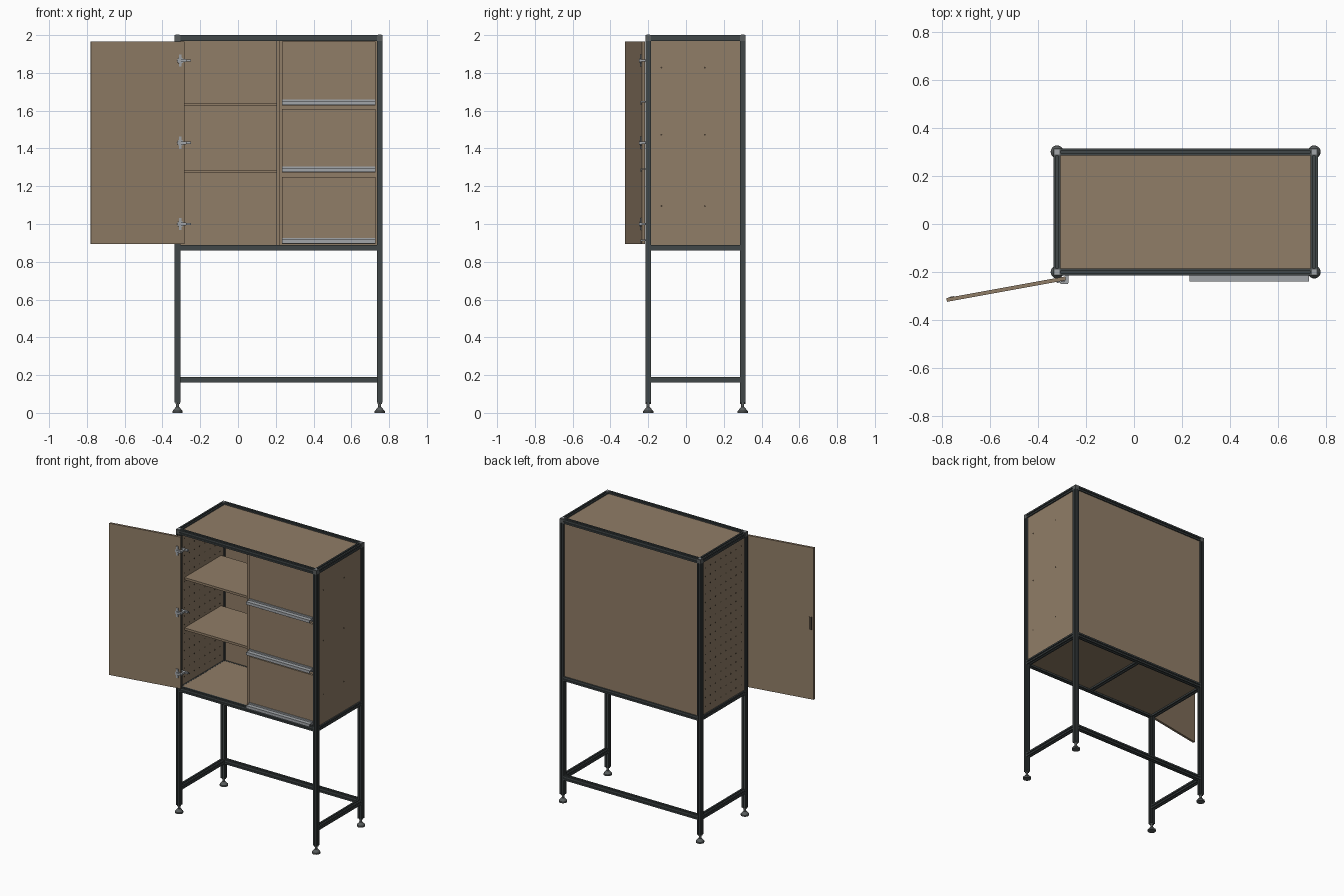
import bpy, bmesh, math
from mathutils import Matrix, Vector

cube = bpy.data.objects.get("Cube")
if cube:
    bpy.data.objects.remove(cube, do_unlink=True)


def material(name, rgb):
    m = bpy.data.materials.new(name)
    m.use_nodes = True
    m.diffuse_color = (*rgb, 1)
    m.node_tree.nodes["Principled BSDF"].inputs["Base Color"].default_value = (*rgb, 1)
    return m


WOOD = material("brown board", (0.28, 0.205, 0.135))
FRAME = material("dark grey metal", (0.052, 0.063, 0.065))
FOOT = material("mid grey", (0.10, 0.11, 0.11))
SILVER = material("aluminium", (0.36, 0.38, 0.40))
HOLE = material("dark brown hole", (0.06, 0.045, 0.03))


def finish(bm, name, mat):
    bmesh.ops.recalc_face_normals(bm, faces=bm.faces)
    me = bpy.data.meshes.new(name)
    bm.to_mesh(me)
    bm.free()
    me.materials.append(mat)
    ob = bpy.data.objects.new(name, me)
    bpy.context.collection.objects.link(ob)
    return ob


def add_box(bm, lo, hi):
    lo, hi = Vector(lo), Vector(hi)
    bmesh.ops.create_cube(bm, size=1, matrix=Matrix.Translation((lo + hi) / 2)
                          @ Matrix.Diagonal((*(hi - lo), 1)))


def box(name, lo, hi, mat=WOOD):
    bm = bmesh.new()
    add_box(bm, lo, hi)
    return finish(bm, name, mat)


def add_cyl(bm, center, r1, r2, depth, axis="Z", sides=16):
    rot = {"Z": Matrix(), "X": Matrix.Rotation(math.pi / 2, 4, "Y"),
           "Y": Matrix.Rotation(math.pi / 2, 4, "X")}[axis]
    bmesh.ops.create_cone(bm, cap_ends=True, segments=sides, radius1=r1, radius2=r2,
                          depth=depth, matrix=Matrix.Translation(center) @ rot)


def slotted_bar(name, start, end, h=0.015, w=0.004, d=0.007):
    """Square bar with a groove along the middle of every side."""
    side = [(-h, -h), (-w, -h), (-w, d - h), (w, d - h), (w, -h)]
    start, end = Vector(start), Vector(end)
    run = end - start
    rot = run.to_track_quat("Z", "Y").to_matrix()
    bm = bmesh.new()
    ring = []
    for k in range(4):
        turn = Matrix.Rotation(k * math.pi / 2, 3, "Z")
        ring += [bm.verts.new(start + rot @ (turn @ Vector((x, y, 0)))) for x, y in side]
    face = bm.faces.new(ring)
    res = bmesh.ops.extrude_face_region(bm, geom=[face])
    bmesh.ops.translate(bm, vec=run,
                        verts=[v for v in res["geom"] if isinstance(v, bmesh.types.BMVert)])
    return finish(bm, name, FRAME)


# Main frame positions
XR, XL, YF, YB = -0.32, 0.75, -0.2, 0.3
H = 0.015
Z_TOP, Z_MID, Z_LOW = 1.985, 0.875, 0.175
X_MID = 0.213

# Posts, corner caps and levelling feet
for sx, x in (("right", XR), ("left", XL)):
    for sy, y in (("front", YF), ("back", YB)):
        tag = f"{sy}_{sx}"
        slotted_bar(f"post_{tag}", (x, y, 0.055), (x, y, 1.97))
        box(f"corner_joint_{tag}", (x - H, y - H, 1.97), (x + H, y + H, 2.0), FOOT)
        box(f"corner_cap_{tag}", (x - 0.01, y - 0.01, 1.999), (x + 0.01, y + 0.01, 2.003), SILVER)
        bm = bmesh.new()
        add_cyl(bm, (x, y, 0.005), 0.027, 0.027, 0.01, sides=20)
        add_cyl(bm, (x, y, 0.02), 0.026, 0.01, 0.02, sides=20)
        add_cyl(bm, (x, y, 0.043), 0.008, 0.008, 0.03, sides=12)
        add_cyl(bm, (x, y, 0.052), 0.014, 0.014, 0.008, sides=6)
        finish(bm, f"foot_{tag}", FOOT)

# Rails: full rings at top and middle, open at the front below
for level, z in (("top", Z_TOP), ("middle", Z_MID), ("lower", Z_LOW)):
    for sy, y in (("front", YF), ("back", YB)):
        if (level, sy) != ("lower", "front"):
            slotted_bar(f"{level}_rail_{sy}", (XR + H, y, z), (XL - H, y, z))
    for sx, x in (("right", XR), ("left", XL)):
        slotted_bar(f"{level}_rail_{sx}", (x, YF + H, z), (x, YB - H, z))
slotted_bar("middle_rail_cross", (X_MID, YF + H, Z_MID), (X_MID, YB - H, Z_MID))

# Boards held in the frame grooves
T, G = 0.006, 0.01
box("back_panel", (XR + G, YB - T, Z_MID + G), (XL - G, YB + T, Z_TOP - G))
box("top_panel", (XR + G, YF + G, Z_TOP - T), (XL - G, YB - G, Z_TOP + T))
box("bottom_panel", (XR + G, YF + G, Z_MID), (XL - G, YB - G, Z_MID + 0.014))
for sx, x in (("right", XR), ("left", XL)):
    box(f"side_panel_{sx}", (x - T, YF + G, Z_MID + G), (x + T, YB - G, Z_TOP - G))
box("partition", (X_MID - 0.008, YF + 0.01, 0.889), (X_MID + 0.008, YB - T, 1.975))
for i, z in enumerate((1.277, 1.632)):
    box(f"shelf_{i + 1}", (XR + T, -0.15, z - 0.008), (X_MID - 0.008, 0.26, z + 0.008))

# Peg holes on the right side
bm = bmesh.new()
for row in range(17):
    for col in range(8):
        add_cyl(bm, (XR, -0.15 + col * 0.057, 0.94 + row * 0.061), 0.005, 0.005,
                2 * T + 0.002, "X", 8)
finish(bm, "peg_holes", HOLE)

# Drawers with fronts, open boxes, pulls and runner screws
X0, X1 = 0.232, 0.728
screws = bmesh.new()
for i, (z0, z1) in enumerate(((0.895, 1.25), (1.272, 1.61), (1.628, 1.965))):
    n = i + 1
    box(f"drawer_front_{n}", (X0, -0.205, z0), (X1, -0.19, z1))
    bm = bmesh.new()
    a, b, top = X0 + 0.015, X1 - 0.015, z1 - 0.09
    add_box(bm, (a, -0.19, z0 + 0.02), (b, 0.25, z0 + 0.03))
    add_box(bm, (a, -0.19, z0 + 0.02), (a + 0.012, 0.25, top))
    add_box(bm, (b - 0.012, -0.19, z0 + 0.02), (b, 0.25, top))
    add_box(bm, (a, 0.238, z0 + 0.02), (b, 0.25, top))
    finish(bm, f"drawer_box_{n}", WOOD)
    bm = bmesh.new()
    add_box(bm, (X0, -0.24, z0 + 0.016), (X1, -0.205, z0 + 0.022))
    add_box(bm, (X0, -0.24, z0 + 0.002), (X1, -0.235, z0 + 0.022))
    add_box(bm, (X0, -0.212, z0 + 0.002), (X1, -0.205, z0 + 0.032))
    finish(bm, f"drawer_pull_{n}", SILVER)
    for y in (-0.13, 0.1):
        add_cyl(screws, (XL, y, z0 + 0.2), 0.005, 0.005, 2 * T + 0.003, "X", 8)
finish(screws, "runner_screws", HOLE)

# Open door, swung back on its hinge edge
swing = (Matrix.Translation((-0.285, -0.226, 1.43))
         @ Matrix.Rotation(math.atan2(0.09, 0.495), 4, "Z"))
door = box("door", (-0.503, -0.008, -0.535), (0, 0.008, 0.535))
door.matrix_world = swing
grip = box("door_grip_recess", (-0.49, 0.007, -0.045), (-0.47, 0.01, 0.045), HOLE)
grip.matrix_world = swing

# Hinges: cup on the door, arm to the post
for i, z in enumerate((1.0, 1.43, 1.865)):
    bm = bmesh.new()
    add_cyl(bm, (-0.022, -0.01, z - 1.43), 0.017, 0.017, 0.006, "Y", 16)
    add_box(bm, (-0.03, -0.013, z - 1.462), (-0.016, -0.008, z - 1.398))
    bmesh.ops.transform(bm, matrix=swing, verts=bm.verts)
    add_box(bm, (-0.305, -0.25, z - 0.008), (-0.275, -0.236, z + 0.008))
    add_box(bm, (-0.285, -0.245, z - 0.006), (-0.272, -0.195, z + 0.006))
    add_box(bm, (-0.305, -0.205, z - 0.006), (-0.25, -0.19, z + 0.006))
    finish(bm, f"hinge_{i + 1}", SILVER)
